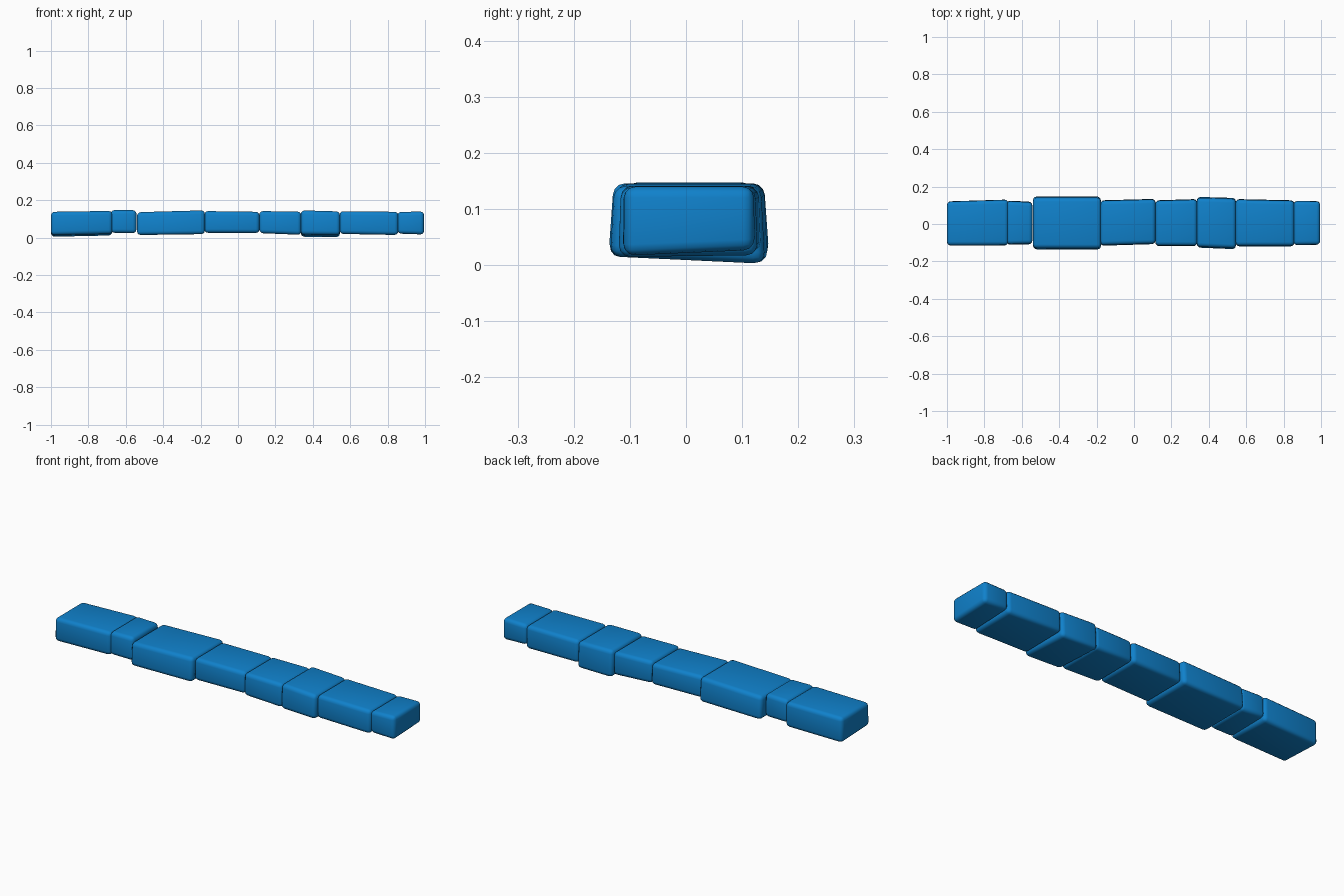
import bpy, bmesh
from math import radians

# One row per stone: x0, x1, left end (y0, y1, z0, z1), right end (same),
# drop of the back bottom edge, extra spread of the bottom edges in y
STONES = [
    (-1.000, -0.672, (-.114, .119, .014, .138), (-.113, .129, .021, .143), -.010, .002),
    (-0.680, -0.543, (-.108, .122, .026, .147), (-.105, .115, .024, .147), .003, .004),
    (-0.540, -0.177, (-.128, .139, .014, .136), (-.129, .139, .019, .146), .000, .009),
    (-0.180, 0.115, (-.113, .123, .026, .142), (-.104, .131, .025, .138), .002, .004),
    (0.114, 0.338, (-.115, .123, .024, .142), (-.115, .130, .015, .139), .003, .004),
    (0.336, 0.545, (-.120, .139, .017, .146), (-.129, .133, .015, .140), -.013, .007),
    (0.543, 0.857, (-.116, .130, .020, .141), (-.116, .123, .014, .138), .003, .004),
    (0.853, 0.995, (-.112, .122, .021, .137), (-.110, .121, .016, .140), .010, .001),
]


def stone(i, x0, x1, left, right, drop, spread):
    name = f"curb_stone_{i}"
    bm = bmesh.new()
    bmesh.ops.create_cube(bm, size=1)
    for v in bm.verts:
        y0, y1, z0, z1 = left if v.co.x < 0 else right
        back, low = v.co.y > 0, v.co.z < 0
        x = x0 if v.co.x < 0 else x1
        y = y1 if back else y0
        z = z0 if low else z1
        if low:
            y += spread if back else -spread
            z += drop if back else 0
        v.co = (x, y, z)
    # rounded edges
    bmesh.ops.bevel(bm, geom=bm.edges[:], offset=0.02, segments=3,
                    profile=0.5, affect='EDGES', clamp_overlap=True)
    bmesh.ops.recalc_face_normals(bm, faces=bm.faces[:])
    me = bpy.data.meshes.new(name)
    bm.to_mesh(me)
    bm.free()
    ob = bpy.data.objects.new(name, me)
    bpy.context.collection.objects.link(ob)
    me.materials.append(blue)
    for p in me.polygons:
        p.use_smooth = True
    return ob


blue = bpy.data.materials.new("blue")
blue.diffuse_color = (0.005, 0.22, 0.6, 1)

for i, row in enumerate(STONES, 1):
    stone(i, *row)
